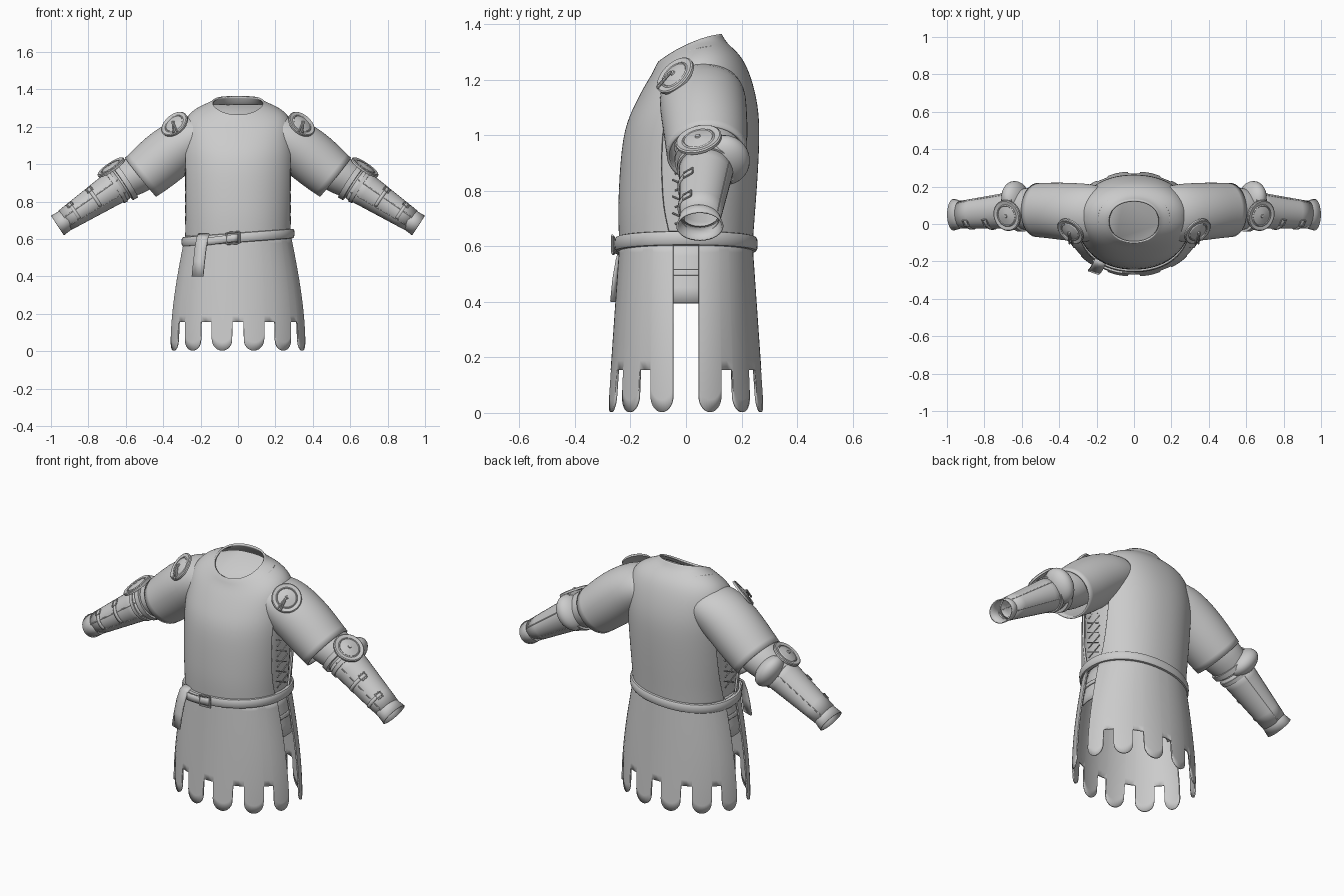
import bpy, bmesh
from math import sin, cos, pi, radians, sqrt
from mathutils import Vector, Matrix

if "Cube" in bpy.data.objects:
    bpy.data.objects.remove(bpy.data.objects["Cube"])

objs = []

def add(name, bm, mirror=False, thick=0, subsurf=0):
    bmesh.ops.remove_doubles(bm, verts=bm.verts, dist=0.0004)
    bmesh.ops.recalc_face_normals(bm, faces=bm.faces)
    me = bpy.data.meshes.new(name)
    bm.to_mesh(me)
    ob = bpy.data.objects.new(name, me)
    bpy.context.collection.objects.link(ob)
    if subsurf:
        ob.modifiers.new("Smooth", 'SUBSURF').levels = subsurf
    if thick:
        m = ob.modifiers.new("Thickness", 'SOLIDIFY')
        m.thickness, m.offset = thick, 0
    if mirror:
        ob.modifiers.new("Mirror", 'MIRROR')
    objs.append(ob)

def loft(rows, wrap=False, close=False, cap=(False, False), bm=None):
    """Skin a grid of points; wrap joins each row, close joins last row to first."""
    bm = bm or bmesh.new()
    vs = [[bm.verts.new(p) for p in r] for r in rows]
    n, m = len(vs), len(vs[0])
    for i in range(n if close else n - 1):
        for j in range(m if wrap else m - 1):
            a, b = vs[i], vs[(i + 1) % n]
            bm.faces.new((a[j], a[(j + 1) % m], b[(j + 1) % m], b[j]))
    for flag, row in zip(cap, (vs[0], vs[-1])):
        if flag:
            bm.faces.new(row)
    return bm

def spow(v, n):
    return (1 if v >= 0 else -1) * abs(v) ** (2 / n)

def oval(c, ax, ay, n=32):
    return [c + ax * cos(2 * pi * k / n) + ay * sin(2 * pi * k / n) for k in range(n)]

def tube(name, stations, thick=0, subsurf=0):
    """Mirrored sleeve through (centre, half width along y, half width across)."""
    pts = [Vector(s[0]) for s in stations]
    rows = []
    for i, (c, ry, rp) in enumerate(stations):
        d = (pts[min(i + 1, len(pts) - 1)] - pts[max(i - 1, 0)]).normalized()
        perp = Vector((0, -1, 0)).cross(d).normalized()
        rows.append(oval(pts[i], perp.cross(d) * ry, perp * rp))
    add(name, loft(rows, True), True, thick, subsurf)

def rod(bm, a, b, r):
    a, b = Vector(a), Vector(b)
    mat = Matrix.Translation((a + b) / 2) @ (b - a).to_track_quat('Z', 'Y').to_matrix().to_4x4()
    bmesh.ops.create_cone(bm, cap_ends=True, segments=8, radius1=r, radius2=r,
                          depth=(b - a).length, matrix=mat)

# Torso rings: half width, front y, front z, back y, back z, shoulder lift, side gap (degrees)
RINGS = [(.283, -.235, .60, .235, .60, 0, 10), (.287, -.24, .70, .242, .70, 0, 17),
         (.293, -.238, .80, .25, .80, 0, 21), (.302, -.225, 1.0, .262, 1.0, 0, 25),
         (.304, -.19, 1.09, .255, 1.11, .02, 24), (.290, -.148, 1.17, .23, 1.21, .03, 0),
         (.25, -.126, 1.205, .20, 1.275, .035, 0), (.19, -.112, 1.23, .165, 1.31, .035, 0),
         (.152, -.106, 1.245, .142, 1.33, .03, 0), (.134, -.096, 1.262, .124, 1.362, .015, 0)]

def ring_pt(r, a, k=1.0):
    X, Y = spow(cos(a), 2.15) * k, spow(sin(a), 2.15) * k
    return Vector((r[0] * X, (r[1] + r[3]) / 2 + (r[3] - r[1]) / 2 * Y,
                   r[2] + (r[4] - r[2]) * (Y + 1) / 2 + r[5] * cos(a) ** 2))

# Tabard bodice: front and back panels, open at the sides, joined over the shoulders
bm = bmesh.new()
for start in (0, pi):
    loft([[ring_pt(r, start + radians(r[6] + (180 - 2 * r[6]) * j / 24))
           for j in range(25)] for r in RINGS], bm=bm)
add("tabard_bodice", bm, thick=.01, subsurf=2)

# Padded under layer seen through the side openings and neck
rows = [[ring_pt(r, 2 * pi * j / 48, .95) - Vector((0, 0, .012)) for j in range(48)] for r in RINGS[:9]]
add("under_layer", loft(rows, True, cap=(False, True)))

# Stitched facing around the neck
rows = []
for j in range(64):
    p = ring_pt(RINGS[7], 2 * pi * j / 64)
    out = Vector((p.x, p.y - .03, 0)).normalized()
    rows.append(oval(p, out * .004, Vector((0, 0, .004)), 6))
add("neck_seam", loft(rows, True, True))

# Skirt panels with rounded hanging tabs
def skirt_pt(a, z, inset=0):
    f = (.62 - z) / .62
    n = 2.15 - .22 * f
    return Vector(((.283 + .08 * sin(f * pi / 2) - inset) * spow(cos(a), n),
                   (.235 + .043 * f - inset) * spow(sin(a), n), z))

TAB, GAP = .112, .0656
columns = []
for k in range(6):
    t0 = k * (TAB + GAP)
    for i in range(15):
        s = sin(pi / 2 * (i - 7) / 7)
        columns.append((t0 + TAB * (s + 1) / 2, .003 + .06 * (1 - sqrt(max(0, 1 - s * s)))))
    if k < 5:
        columns += [(t0 + TAB + e, .155) for e in (.002, GAP / 2, GAP - .002)]
for name, start in (("skirt_front", pi), ("skirt_back", 0)):
    rows = [[skirt_pt(start + radians(10 + 160 * t), .62 + (zb - .62) * i / 14) for t, zb in columns]
            for i in range(15)]
    add(name, loft(rows), thick=.008)

# Short flaps filling the upper side slits
for top, bottom, inset, name in ((.62, .395, .018, "side_flap"), (.515, .495, .010, "side_flap_band")):
    rows = [[skirt_pt(radians(-18 + 36 * j / 6), top + (bottom - top) * i / 4, inset)
             for j in range(7)] for i in range(5)]
    add(name, loft(rows), True, .008)

# Tilted belt
def belt_pt(a, out=0, dz=0):
    x, y = (.287 + out) * spow(cos(a), 2.15), (.243 + out) * spow(sin(a), 2.15)
    return Vector((x, y, .607 + .075 * x + dz))

rows = [[belt_pt(2 * pi * k / 72, .015 * spow(cos(b), 3), .026 * spow(sin(b), 3))
         for b in [2 * pi * q / 12 for q in range(12)]] for k in range(72)]
add("belt", loft(rows, True, True))

# Belt tongue, buckle frame and hanging end
rows = [[belt_pt(radians(226 + 44 * i / 12), .020, dz - .012 + .012 * i / 12) for dz in (-.02, 0, .02)]
        for i in range(13)]
add("belt_tongue", loft(rows), thick=.012)
bm = bmesh.new()
c = [belt_pt(radians(a), .022, dz) for a, dz in ((260, -.03), (271, -.03), (271, .03), (260, .03))]
for i in range(4):
    rod(bm, c[i], c[(i + 1) % 4], .005)
add("belt_buckle", bm)
path = [(-.18, -.195, .625), (-.19, -.222, .605), (-.200, -.238, .55), (-.208, -.25, .48), (-.216, -.258, .40)]
rows = [[Vector((x + w, y + w * -.35, z)) for w in (-.03, 0, .03)] for x, y, z in path]
add("belt_end", loft(rows), thick=.010)

# Sleeves: wide outer sleeve, fuller inner sleeve
tube("outer_sleeve", [((.18, .055, 1.16), .14, .10), ((.24, .06, 1.14), .150, .125), ((.31, .062, 1.10), .152, .138),
                      ((.40, .07, 1.03), .148, .142), ((.47, .073, .97), .143, .135),
                      ((.52, .075, .93), .140, .129)], thick=.01, subsurf=1)
tube("inner_sleeve", [((.42, .075, 1.01), .10, .09), ((.50, .078, .965), .125, .105), ((.56, .08, .935), .118, .105),
                      ((.62, .08, .90), .10, .092), ((.70, .07, .85), .085, .075)], subsurf=1)

# Forearm guard with flared cuff
A, B = Vector((.63, .075, .895)), Vector((.925, .05, .70))
d = (B - A).normalized()
side = -Vector((0, -1, 0)).cross(d).normalized().cross(d)
side *= -1 if side.y > 0 else 1
perp = Vector((0, -1, 0)).cross(d).normalized()
perp *= -1 if perp.z < 0 else 1

def fore(t):
    return A.lerp(B, t), .098 - .027 * t, .092 - .033 * t

def on_arm(t, ang, out=0):
    c, ry, rp = fore(t)
    return c + side * (ry + out) * cos(radians(ang)) + perp * (rp + out) * sin(radians(ang))

tube("forearm_guard", [fore(t / 5) for t in range(6)], thick=.006)
tube("wrist_cuff", [((.90, .05, .716), .070, .057), ((.93, .05, .695), .072, .057),
                    ((.965, .05, .672), .082, .060)], thick=.006)

# Bands round the elbow, then straps, buckles and plate edges on the forearm
for name, t, w, grow in (("elbow_strap_upper", -.07, .04, .018), ("elbow_strap_lower", .08, .03, .010)):
    rows = [[on_arm(t + o, 360 * k / 32, g) for k in range(32)]
            for o, g in ((-w, -.004), (-w, grow), (w, grow), (w, -.004))]
    add(name, loft(rows, True), True)
for i, t in enumerate((.45, .82)):
    rows = [[on_arm(t + w, -30 + 95 * j / 10, .005) for w in (-.025, .025)] for j in range(11)]
    add("forearm_strap_%d" % i, loft(rows), True, .008)
    bm = bmesh.new()
    q = [on_arm(t + w, g, .008) for w, g in ((-.045, 40), (.045, 40), (.045, 64), (-.045, 64))]
    for k in range(4):
        rod(bm, q[k], q[(k + 1) % 4], .003)
    add("forearm_buckle_%d" % i, bm, True)
bm = bmesh.new()
for ang in (-35, 15, 150, 215):
    rod(bm, on_arm(.02, ang), on_arm(.98, ang), .004)
add("guard_plate_edges", bm, True)

# Rounded elbow cop behind the joint
bm = bmesh.new()
rot = Matrix((d, side, perp)).transposed().to_4x4()
bmesh.ops.create_uvsphere(bm, u_segments=32, v_segments=16, radius=1, matrix=Matrix.Translation((.635, .14, .91))
                          @ rot @ Matrix.Diagonal((.06, .09, .10, 1)))
add("elbow_cop", bm, True)

# Dished round guards at shoulder and elbow
PROFILE = [(.01, -.006), (.6, -.004), (1, -.008), (1, .002), (.94, .006), (.72, .003), (.66, .007),
           (.62, .004), (.3, .011), (.12, .013), (.1, .018), (.01, .020)]
for name, centre, normal, R in (("shoulder_disc", (.34, -.04, 1.215), (.52, -.60, .61), .080),
                                ("elbow_disc", (.68, .045, .985), (.54, -.22, .80), .084)):
    M = Matrix.Translation(centre) @ Vector(normal).to_track_quat('Z', 'Y').to_matrix().to_4x4()
    rows = [[M @ p for p in oval(Vector((0, 0, h)), Vector((s * R, 0, 0)), Vector((0, s * R, 0)), 40)]
            for s, h in PROFILE]
    add(name, loft(rows, True, cap=(True, True)), True)

# Tied cords hanging from the shoulder discs
bm = bmesh.new()
for end in ((.325, -.105, 1.172), (.345, -.105, 1.168)):
    rod(bm, (.350, -.054, 1.229), end, .005)
add("shoulder_cords", bm, True)

# Crossed lacing in the side openings
bm = bmesh.new()
for i in range(5):
    for s in (-1, 1):
        rod(bm, (.281, -.04 * s, .68 + i * .06), (.281, .05 * s, .72 + i * .06), .003)
add("side_lacing", bm, True)

# Smooth shading with crisp edges
for ob in objs:
    ob.select_set(True)
bpy.context.view_layer.objects.active = objs[0]
bpy.ops.object.shade_smooth_by_angle(angle=radians(40))
